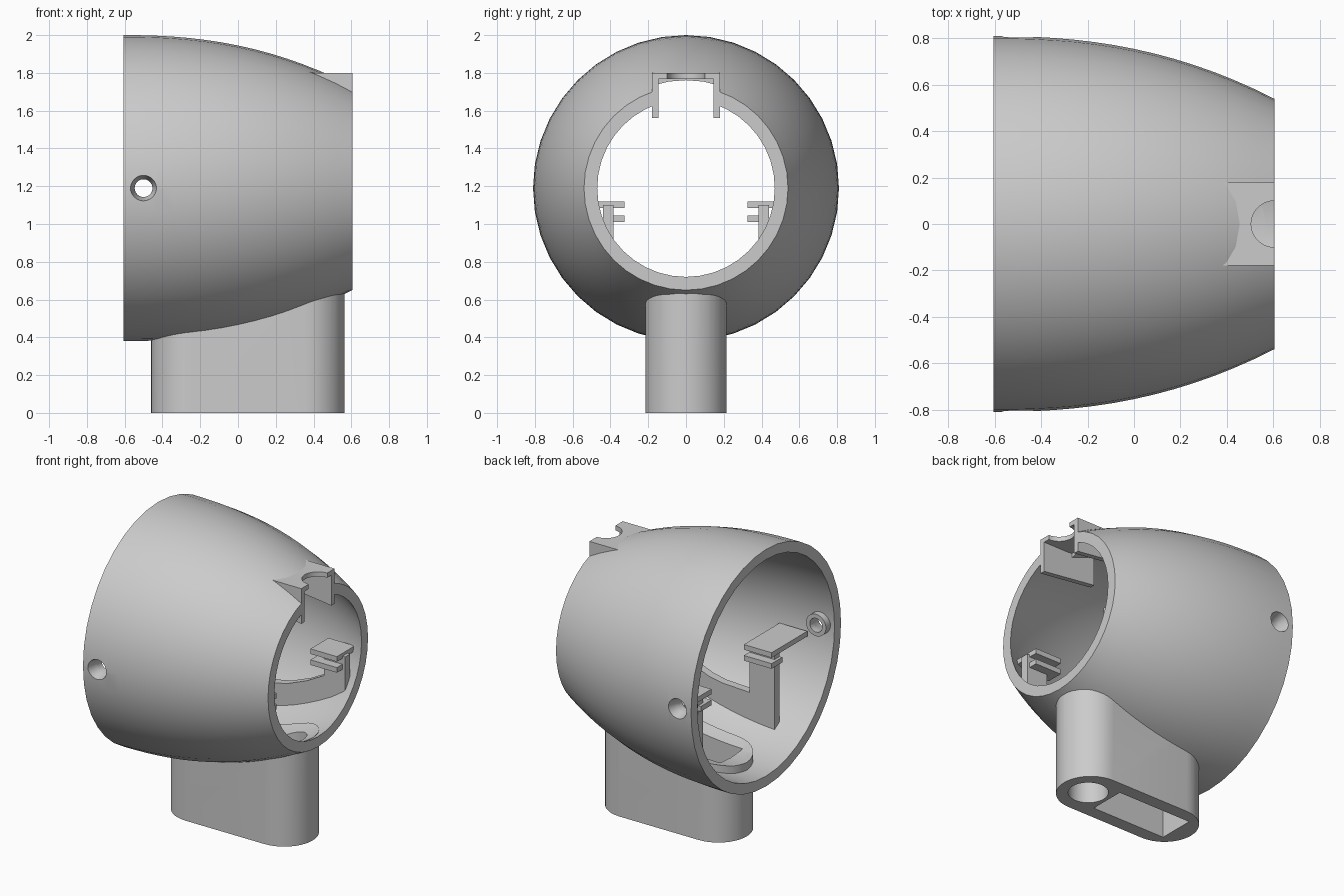
import bpy, bmesh, math
from mathutils import Vector

cube = bpy.data.objects.get("Cube")
if cube:
    bpy.data.objects.remove(cube, do_unlink=True)

grey = bpy.data.materials.new("light grey plastic")
grey.use_nodes = True
grey.diffuse_color = (0.6, 0.6, 0.6, 1)
grey.node_tree.nodes["Principled BSDF"].inputs["Base Color"].default_value = grey.diffuse_color

AXIS_Z, BACK, FRONT = 1.19, -0.605, 0.605   # shell axis height and its two ends
WALL, SIDES, STEPS = 0.07, 40, 14


def r_out(x):
    t = max(0, min(1, (x - BACK) / (FRONT - BACK)))
    return 0.81 - 0.27 * t ** 2.3


def finish(name, bm):
    bmesh.ops.recalc_face_normals(bm, faces=bm.faces)
    mesh = bpy.data.meshes.new(name)
    bm.to_mesh(mesh)
    bm.free()
    mesh.materials.append(grey)
    ob = bpy.data.objects.new(name, mesh)
    bpy.context.collection.objects.link(ob)
    return ob


def lathe(name, profile, closed):
    """Revolve (x, radius) points around the shell axis."""
    bm = bmesh.new()
    rings = []
    for x, r in profile:
        angles = [2 * math.pi * i / SIDES for i in range(SIDES)]
        rings.append([bm.verts.new((x, r * math.sin(a), AXIS_Z + r * math.cos(a))) for a in angles])
    pairs = list(zip(rings, rings[1:]))
    if closed:
        pairs.append((rings[-1], rings[0]))
    else:
        bm.faces.new(rings[0])
        bm.faces.new(rings[-1])
    for a, b in pairs:
        for i in range(SIDES):
            j = (i + 1) % SIDES
            bm.faces.new((a[i], a[j], b[j], b[i]))
    return finish(name, bm)


def prism(name, points, axis, lo, hi):
    """Extrude an outline: xz points along y, or xy points along z."""
    bm = bmesh.new()
    place = (lambda p: (p[0], lo, p[1])) if axis == "y" else (lambda p: (p[0], p[1], lo))
    face = bm.faces.new([bm.verts.new(place(p)) for p in points])
    new = bmesh.ops.extrude_face_region(bm, geom=[face])["geom"]
    shift = Vector((0, hi - lo, 0) if axis == "y" else (0, 0, hi - lo))
    bmesh.ops.translate(bm, verts=[v for v in new if isinstance(v, bmesh.types.BMVert)], vec=shift)
    return finish(name, bm)


def box(name, x0, x1, y0, y1, z0, z1):
    return prism(name, [(x0, y0), (x1, y0), (x1, y1), (x0, y1)], "z", z0, z1)


def arc(cx, cy, r, start, end, n):
    angles = [math.radians(start + (end - start) * i / n) for i in range(n + 1)]
    return [(cx + r * math.cos(a), cy + r * math.sin(a)) for a in angles]


def circle(cx, cy, r, n=32):
    return arc(cx, cy, r, 0, 360 - 360 / n, n - 1)


def cone_y(name, x, z, y0, r0, y1, r1, n=32):
    bm = bmesh.new()
    a, b = [[bm.verts.new((p, y, q)) for p, q in circle(x, z, r, n)] for y, r in ((y0, r0), (y1, r1))]
    bm.faces.new(a)
    bm.faces.new(b)
    for i in range(n):
        bm.faces.new((a[i], a[(i + 1) % n], b[(i + 1) % n], b[i]))
    return finish(name, bm)


def cut(target, *cutters):
    bpy.context.view_layer.objects.active = target
    for c in cutters:
        mod = target.modifiers.new("cut", "BOOLEAN")
        mod.operation, mod.solver, mod.object = "DIFFERENCE", "EXACT", c
        bpy.ops.object.modifier_apply(modifier=mod.name)


# Hollow tapering shell
xs = [BACK + (FRONT - BACK) * i / STEPS for i in range(STEPS + 1)]
outer = [(x, r_out(x)) for x in xs]
inner = [(x, r_out(x) - WALL) for x in reversed(xs)]
shell = lathe("shell", outer + inner, True)

# Stand with rounded ends, its top following the shell's inside with a low lip
STAND_R = 0.215
outline = arc(0.35, 0, STAND_R, -90, 90, 20) + arc(-0.245, 0, STAND_R, 90, 270, 20)
stand = prism("stand", outline, "z", 0, 0.8)
lip = [(x, r_out(x) - WALL - 0.05 * (FRONT - x)) for x in xs]
cavity = lathe("cavity_cutter", [(-0.8, lip[0][1])] + lip + [(0.8, lip[-1][1])], False)

# Round cable hole and rectangular slot through the stand
cable = prism("cable_cutter", circle(0.37, 0, 0.125), "z", -0.1, 0.9)
slot = box("slot_cutter", -0.34, 0.22, -0.125, 0.125, -0.1, 0.9)
cut(stand, cavity, cable, slot)

# Screw holes, countersunk from outside
SCREW_X = -0.5
screw = cone_y("screw_cutter", SCREW_X, AXIS_Z, -1, 0.047, 1, 0.047)
sinks = [cone_y("sink_cutter", SCREW_X, AXIS_Z, s * 0.72, 0.045, s * 0.82, 0.072) for s in (-1, 1)]
notch = box("notch_cutter", 0.38, 0.7, -0.15, 0.15, 1.4, 1.77)
cut(shell, cable, slot, screw, *sinks, notch)

# Top catch: thin plate with a half-round bite
catch = box("catch_plate", 0.4, FRONT, -0.18, 0.18, 1.768, 1.8)
bite = prism("bite_cutter", circle(FRONT, 0, 0.1), "z", 1.6, 1.95)
cut(catch, bite)
cut(shell, bite)
parts = [shell, stand, catch]

# Parts repeated on both sides
for s, side in ((1, "left"), (-1, "right")):
    def span(a, b):
        return sorted((s * a, s * b))

    rail = [(FRONT, 1.56), (FRONT, 1.8), (0.4, 1.8), (0.2, 1.84), (0.2, 1.61)]
    parts.append(prism(side + "_catch_rail", rail, "y", *span(0.145, 0.18)))

    boss = cone_y(side + "_screw_boss", SCREW_X, AXIS_Z, s * 0.69, 0.075, s * 0.78, 0.075)
    cut(boss, screw, *sinks)
    parts.append(boss)

    # Bracket web: two posts joined by a band that follows the shell
    def floor(x):
        return AXIS_Z - math.sqrt((r_out(x) - 0.04) ** 2 - 0.41 ** 2)
    low = [-0.4 + 0.94 * i / 12 for i in range(13)]
    top = [(0.54, 1.1), (0.38, 1.1), (0.38, 0.93), (0.25, 0.86), (0.1, 0.8),
           (0, 0.78), (-0.21, 0.77), (-0.21, 1.1), (-0.4, 1.1)]
    web = [(x, floor(x)) for x in low] + top
    parts.append(prism(side + "_bracket_web", web, "y", *span(0.385, 0.44)))

    # Pairs of shelf fins on each post
    for end, x0, x1, reach in (("back", -0.42, -0.21, 0.71), ("front", 0.32, 0.52, 0.52)):
        for level, z in (("lower", 1.01), ("upper", 1.085)):
            name = f"{side}_{end}_{level}_fin"
            parts.append(box(name, x0, x1, *span(0.325, reach if level == "upper" else 0.44), z, z + 0.035))

# Remove the cutters and shade smooth with sharp edges
for ob in [cavity, cable, slot, screw, notch, bite] + sinks:
    bpy.data.objects.remove(ob, do_unlink=True)
for ob in bpy.context.view_layer.objects:
    ob.select_set(ob in parts)
bpy.context.view_layer.objects.active = shell
bpy.ops.object.shade_smooth_by_angle(angle=math.radians(30))
